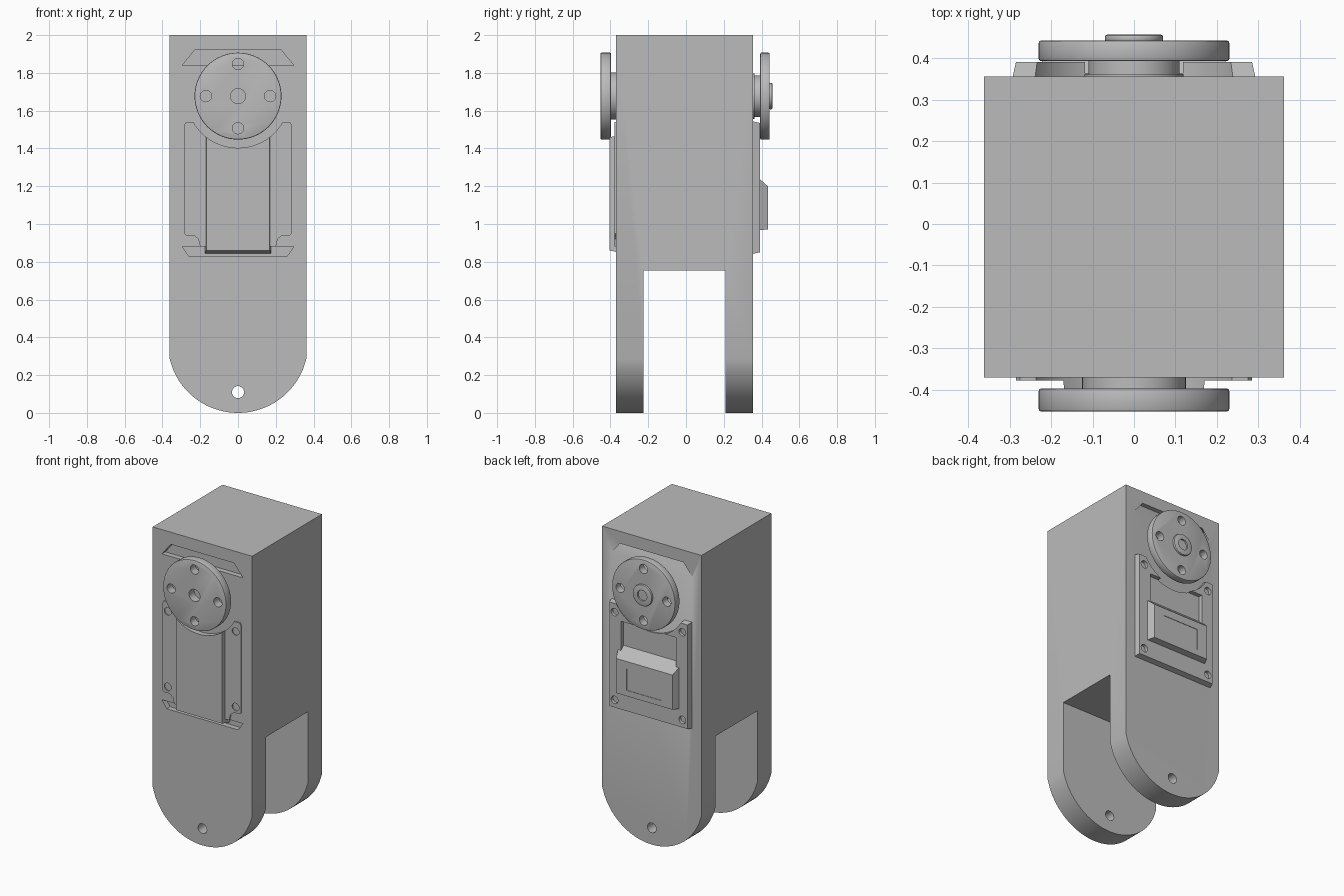
import bpy, bmesh
from math import sin, cos, pi, radians, sqrt

if "Cube" in bpy.data.objects:
    bpy.data.objects.remove(bpy.data.objects["Cube"], do_unlink=True)

grey = bpy.data.materials.new("plain grey")
grey.use_nodes = True
grey.diffuse_color = (0.5, 0.5, 0.5, 1)
grey.node_tree.nodes["Principled BSDF"].inputs["Base Color"].default_value = (0.5, 0.5, 0.5, 1)

AXLE = 1.677           # height of the horn axis
FRONT, BACK = -0.37, 0.356


def prism(name, profile, y0, y1, taper=None):
    """Extrude an x-z outline along y; taper may reshape the far end."""
    bm = bmesh.new()
    near = [bm.verts.new((x, y0, z)) for x, z in profile]
    far = [bm.verts.new((x, y1, z)) for x, z in (taper or profile)]
    n = len(near)
    bm.faces.new(near)
    bm.faces.new(far[::-1])
    for i in range(n):
        j = (i + 1) % n
        bm.faces.new((near[j], near[i], far[i], far[j]))
    bmesh.ops.recalc_face_normals(bm, faces=bm.faces)
    mesh = bpy.data.meshes.new(name)
    bm.to_mesh(mesh)
    bm.free()
    mesh.materials.append(grey)
    ob = bpy.data.objects.new(name, mesh)
    bpy.context.collection.objects.link(ob)
    return ob


def rect(x0, x1, z0, z1):
    return [(x0, z0), (x1, z0), (x1, z1), (x0, z1)]


def circle(r, x=0, z=AXLE, n=48):
    return [(x + r * cos(2 * pi * i / n), z + r * sin(2 * pi * i / n)) for i in range(n)]


def bake(ob):
    """Turn the modifier results into plain mesh."""
    bpy.context.view_layer.update()
    deps = bpy.context.evaluated_depsgraph_get()
    mesh = bpy.data.meshes.new_from_object(ob.evaluated_get(deps))
    ob.modifiers.clear()
    ob.data = mesh


def bevel(ob, width):
    mod = ob.modifiers.new("bevel", "BEVEL")
    mod.width, mod.segments = width, 2
    mod.limit_method, mod.angle_limit = "ANGLE", radians(40)
    bake(ob)
    return ob


def cut(ob, *cutters):
    for c in cutters:
        mod = ob.modifiers.new("cut", "BOOLEAN")
        mod.operation, mod.solver, mod.object = "DIFFERENCE", "EXACT", c
        bake(ob)
        bpy.data.objects.remove(c, do_unlink=True)
    return ob


def hole(x, z, r, y0, y1):
    return prism("hole_cutter", circle(r, x, z, 24), y0, y1)


# Body: square block with a rounded lower end, split into a fork
R, W = 0.372, 0.362
steps = 40
arc = []
for i in range(steps + 1):
    x = -W + 2 * W * i / steps
    arc.append((x, R - sqrt(R * R - x * x)))
body = prism("forked_body", arc + [(W, 2), (-W, 2)], FRONT, BACK)
upper_slot = [(-0.295, 1.84), (0.295, 1.84), (0.23, 1.92), (-0.23, 1.92)]
lower_slot = [(-0.26, 0.83), (0.26, 0.83), (0.295, 0.88), (-0.295, 0.88)]
# the rear slot fades out towards its lower edge
rear_far = [(x, 1.915 if z < 1.9 else z) for x, z in upper_slot]
cut(body,
    prism("fork_gap", rect(-1, 1, -0.5, 0.755), -0.225, 0.21),
    hole(0, 0.11, 0.032, -1, 1),
    prism("upper_slot", upper_slot, FRONT - 0.1, FRONT + 0.035),
    prism("lower_slot", lower_slot, FRONT - 0.1, FRONT + 0.035),
    prism("rear_slot", upper_slot, BACK + 0.001, BACK - 0.03, rear_far))


# Round horns with bolt holes, each on a short hub
def horn(side, y0, y1):
    disc = bevel(prism(side + "_horn", circle(0.23, n=64), y0, y1), 0.006)
    cut(disc, *[hole(0.17 * cos(a), AXLE + 0.17 * sin(a), 0.03, -1, 1)
                for a in (0, pi / 2, pi, 3 * pi / 2)])
    return disc


front_horn = horn("front", -0.453, -0.397)
cut(front_horn, hole(0, AXLE, 0.04, -1, 0))
prism("front_hub", circle(0.125), -0.399, FRONT + 0.01)
back_horn = horn("back", 0.393, 0.443)
prism("back_hub", circle(0.11), BACK - 0.01, 0.395)
prism("back_hub_collar", circle(0.12), BACK - 0.01, 0.362)
boss = bevel(prism("back_boss", circle(0.07), 0.44, 0.457), 0.005)
cut(boss, hole(0, AXLE, 0.035, 0.446, 0.5))

# Front motor cover, with a concave top that follows the horn
cover = prism("front_cover", rect(-0.175, 0.175, 0.845, 1.48), FRONT + 0.035, -0.405,
              rect(-0.168, 0.168, 0.86, 1.48))
cut(cover, prism("arc_cutter", circle(0.274, n=64), -1, 0))

# Front mounting tabs beside the cover
for side, s in (("left", 1), ("right", -1)):
    outline = [(0.17, 0.88), (0.2, 0.88), (0.21, 0.92), (0.235, 0.94), (0.275, 0.94),
               (0.285, 0.95), (0.285, 1.525), (0.275, 1.54), (0.17, 1.54)]
    tab = prism(side + "_front_tab", [(s * x, z) for x, z in outline], FRONT + 0.02, -0.378)
    cut(tab, prism("arc_cutter", circle(0.274, n=64), -1, 0),
        *[hole(s * 0.247, z, 0.025, -1, FRONT - 0.001) for z in (0.98, 1.477)])

# Rear plate with two screw ears, an arc cut and a shallow window
plate = prism("back_plate", rect(-0.295, 0.295, 0.84, 1.545), BACK - 0.01, 0.391,
              rect(-0.285, 0.285, 0.85, 1.535))
cut(plate,
    prism("arc_cutter", circle(0.274, n=64), 0, 1),
    prism("window_cutter", rect(-0.2, 0.2, 1.2, 1.43), 0.364, 1),
    *[hole(s * 0.247, z, 0.025, 0.37, 1) for s in (-1, 1) for z in (0.9, 1.477)])

# Raised rear housing with a sloped top and a recessed label area
housing = prism("back_housing", rect(-0.235, 0.235, 0.963, 1.265), 0.36, 0.433,
                rect(-0.205, 0.205, 0.972, 1.2))
cut(housing, prism("label_cutter", rect(-0.13, 0.13, 1.01, 1.15), 0.43, 1))

# Soft shading on round parts, crisp edges elsewhere
bpy.ops.object.select_all(action="DESELECT")
for ob in bpy.context.collection.objects:
    if ob.type == "MESH":
        ob.select_set(True)
        bpy.context.view_layer.objects.active = ob
bpy.ops.object.shade_smooth_by_angle(angle=radians(30))
